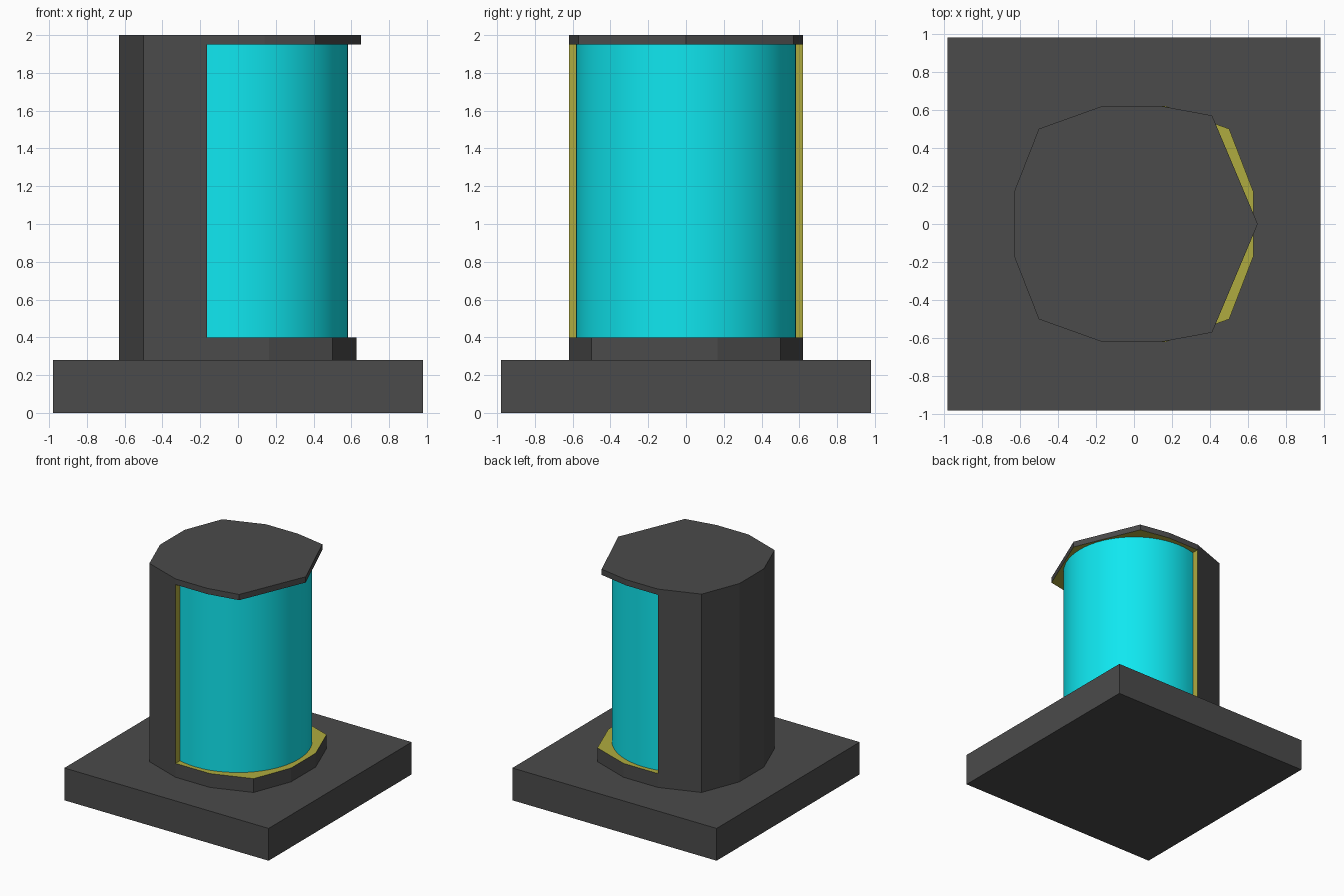
import bpy, bmesh, math

if "Cube" in bpy.data.objects:
    bpy.data.objects.remove(bpy.data.objects["Cube"])


def material(name, rgb):
    m = bpy.data.materials.new(name)
    m.diffuse_color = (*rgb, 1)
    m.use_nodes = True
    m.node_tree.nodes["Principled BSDF"].inputs["Base Color"].default_value = m.diffuse_color
    return m


DARK = material("dark_grey", (0.07, 0.07, 0.07))
TRIM = material("yellow_trim", (0.43, 0.41, 0.05))
CYAN = material("cyan_panel", (0.005, 0.8, 0.87))


def mirrored(half):
    """Close an outline given only its y >= 0 half, listed from +x to -x."""
    return half + [(x, -y) for x, y in reversed(half) if y > 0]


def prism(name, outline, z0, z1, top=None, bottom=None, trim_x=None):
    """Extrude a counter-clockwise outline; ends are added only if given a slot.
    Walls lying on x = trim_x use the trim slot."""
    bm = bmesh.new()
    lo = [bm.verts.new((x, y, z0)) for x, y in outline]
    hi = [bm.verts.new((x, y, z1)) for x, y in outline]
    n = len(outline)
    for i in range(n):
        j = (i + 1) % n
        f = bm.faces.new((lo[i], lo[j], hi[j], hi[i]))
        if trim_x is not None and outline[i][0] == outline[j][0] == trim_x:
            f.material_index = 1
    if top is not None:
        bm.faces.new(hi).material_index = top
    if bottom is not None:
        bm.faces.new(lo[::-1]).material_index = bottom
    mesh = bpy.data.meshes.new(name)
    bm.to_mesh(mesh)
    bm.free()
    mesh.materials.append(DARK)
    mesh.materials.append(TRIM)
    ob = bpy.data.objects.new(name, mesh)
    bpy.context.collection.objects.link(ob)
    return ob


SPLIT = -0.165                     # where the opening meets the back shell
BACK = [(SPLIT, 0.62), (-0.5, 0.5), (-0.63, 0.168)]

# Square base slab
prism("base_slab", [(-.98, -.98), (.98, -.98), (.98, .98), (-.98, .98)],
      0, 0.28, top=0, bottom=0)

# Low collar with yellow ledge
prism("lower_collar", mirrored([(0.628, 0.168), (0.5, 0.5), (0.165, 0.62)] + BACK),
      0.28, 0.4, top=1)

# Faceted shell around the back, yellow on its cut edges
prism("back_shell", mirrored(BACK), 0.4, 1.95, trim_x=SPLIT)

# Pointed overhanging lid, yellow underneath
prism("pointed_lid", mirrored([(0.65, 0), (0.41, 0.57), (0.14, 0.62)] + BACK),
      1.95, 2.0, top=0, bottom=1)

# Curved cyan panel filling the opening
R, STEPS = 0.583, 36
limit = math.acos(SPLIT / R)
bm = bmesh.new()
previous = None
for i in range(STEPS + 1):
    a = -limit + 2 * limit * i / STEPS
    pair = [bm.verts.new((R * math.cos(a), R * math.sin(a), z)) for z in (0.4, 1.95)]
    if previous:
        bm.faces.new((previous[0], pair[0], pair[1], previous[1])).smooth = True
    previous = pair
mesh = bpy.data.meshes.new("curved_panel")
bm.to_mesh(mesh)
bm.free()
mesh.materials.append(CYAN)
bpy.context.collection.objects.link(bpy.data.objects.new("curved_panel", mesh))
